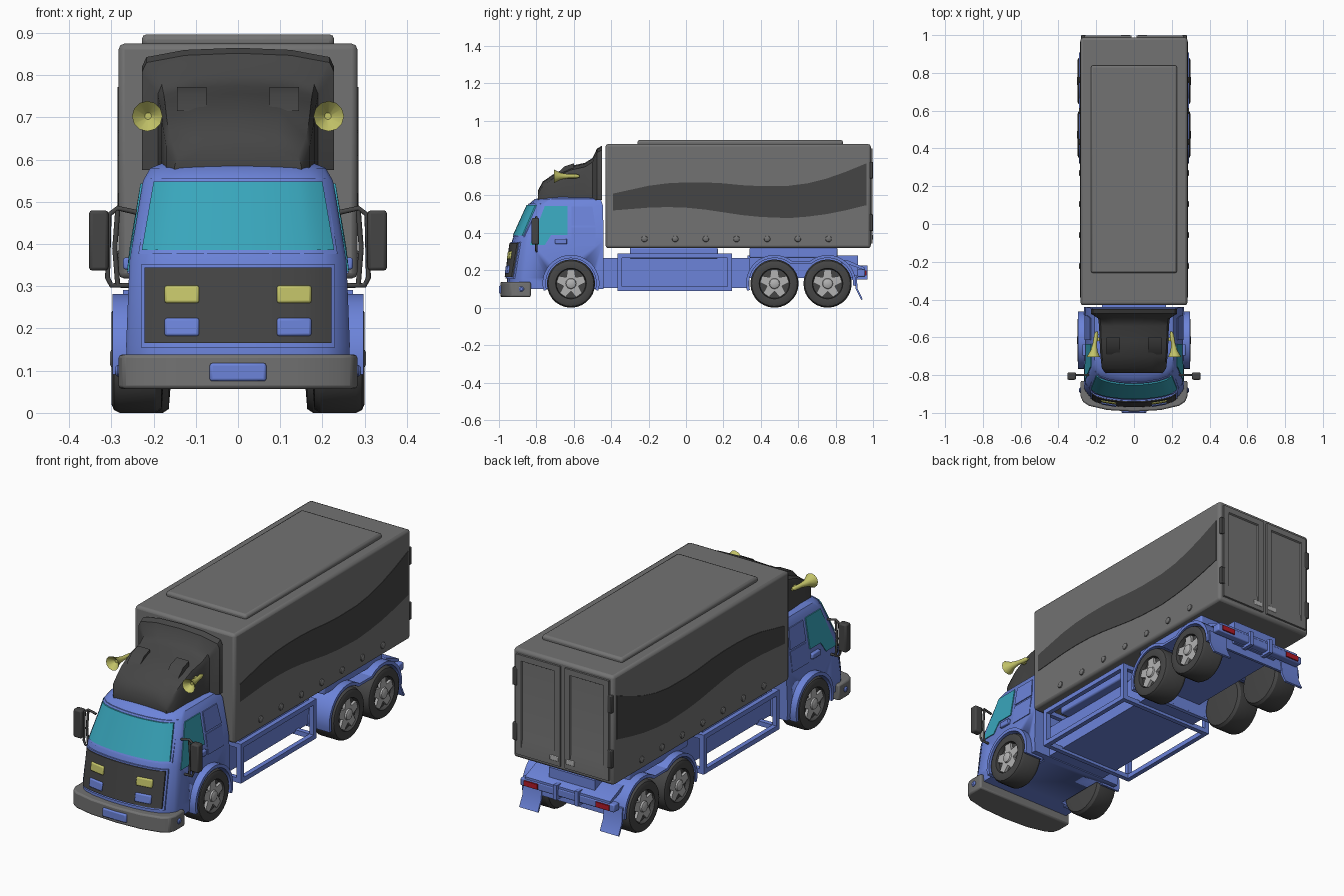
import bpy, bmesh, math
from math import sin, cos, radians

if "Cube" in bpy.data.objects:
    bpy.data.objects.remove(bpy.data.objects["Cube"])

def material(name, rgb):
    m = bpy.data.materials.new(name)
    m.diffuse_color = (*rgb, 1)
    m.use_nodes = True
    m.node_tree.nodes["Principled BSDF"].inputs["Base Color"].default_value = m.diffuse_color
    return m

BLUE = material("blue_paint", (0.15, 0.23, 0.70))
DARK = material("dark_plastic", (0.06, 0.06, 0.06))
BODY = material("mid_grey", (0.17, 0.17, 0.17))
GLASS = material("teal_glass", (0.04, 0.38, 0.50))
YELLOW = material("yellow", (0.55, 0.55, 0.14))
RED = material("red", (0.45, 0.01, 0.02))
HUB = material("light_grey", (0.45, 0.45, 0.45))

# ---- helpers ----
def finish(bm, name, mat=None, bevel=0, mirror=False, segs=2, smooth=30):
    bmesh.ops.recalc_face_normals(bm, faces=bm.faces)
    me = bpy.data.meshes.new(name)
    bm.to_mesh(me)
    bm.free()
    o = bpy.data.objects.new(name, me)
    bpy.context.collection.objects.link(o)
    if mat:
        me.materials.append(mat)
    bpy.ops.object.select_all(action='DESELECT')
    o.select_set(True)
    bpy.context.view_layer.objects.active = o
    bpy.ops.object.shade_smooth_by_angle(angle=radians(smooth))
    if bevel:
        b = o.modifiers.new("bevel", 'BEVEL')
        b.width, b.segments = bevel, segs
    if mirror:
        o.modifiers.new("mirror", 'MIRROR')
    return o

def loft(name, rings, mat=None, **kw):
    bm = bmesh.new()
    vs = [[bm.verts.new(p) for p in r] for r in rings]
    n = len(vs[0])
    for a, b in zip(vs, vs[1:]):
        for i in range(n):
            bm.faces.new((a[i], a[(i + 1) % n], b[(i + 1) % n], b[i]))
    bm.faces.new(vs[0])
    bm.faces.new(vs[-1])
    return finish(bm, name, mat, **kw)

def prism_x(name, pts, x0, x1, mat=None, **kw):
    return loft(name, [[(x, y, z) for y, z in pts] for x in (x0, x1)], mat, **kw)

def prism_z(name, pts, z0, z1, mat=None, **kw):
    return loft(name, [[(x, y, z) for x, y in pts] for z in (z0, z1)], mat, **kw)

def box(name, x0, x1, y0, y1, z0, z1, mat=None, **kw):
    return prism_z(name, [(x0, y0), (x1, y0), (x1, y1), (x0, y1)], z0, z1, mat, **kw)

def lathe_x(name, prof, cy, cz, mat=None, n=24, **kw):
    ang = [2 * math.pi * i / n for i in range(n)]
    return loft(name, [[(x, cy + r * cos(a), cz + r * sin(a)) for a in ang] for r, x in prof], mat, **kw)

def tube(name, pts, r, mat):
    for s in (1, -1):
        cu = bpy.data.curves.new(name, 'CURVE')
        cu.dimensions, cu.bevel_depth, cu.bevel_resolution = '3D', r, 2
        cu.use_fill_caps = True
        sp = cu.splines.new('POLY')
        sp.points.add(len(pts) - 1)
        for p, (x, y, z) in zip(sp.points, pts):
            p.co = (s * x, y, z, 1)
        cu.materials.append(mat)
        bpy.context.collection.objects.link(bpy.data.objects.new(name, cu))

def arc(cy, r, a0, a1, n):
    return [(cy + r * cos(radians(a0 + (a1 - a0) * i / n)), 0.13 + r * sin(radians(a0 + (a1 - a0) * i / n)))
            for i in range(n + 1)]

# ---- cab shell: height, half width, front y, rear y ----
CAB = [(.10, .262, -.955, -.44), (.16, .265, -.958, -.44), (.36, .257, -.93, -.44), (.39, .252, -.918, -.44),
       (.55, .225, -.845, -.445), (.58, .208, -.81, -.455), (.597, .165, -.74, -.48)]

def cab_at(z):
    for a, b in zip(CAB, CAB[1:]):
        if z <= b[0]:
            f = (z - a[0]) / (b[0] - a[0])
            return [p + (q - p) * f for p, q in zip(a, b)]

def cab_front(x, z):
    _, w, yf, _ = cab_at(z)
    t = abs(x) / w
    return yf + .04 * t ** 2 + .05 * t ** 10

TS = [-1, -.97, -.9, -.8, -.6, -.3, 0, .3, .6, .8, .9, .97, 1]
cab = loft("cab", [[(t * w, cab_front(t * w, z), z) for t in TS] + [(w, yr, z), (-w, yr, z)]
                   for z, w, yf, yr in CAB], BLUE)
cutter = lathe_x("wheel_well_cutter", [(.137, .165), (.137, .36)], -.615, .13, mirror=True)
cutter.hide_render = True
cutter.display_type = 'WIRE'
cut = cab.modifiers.new("wells", 'BOOLEAN')
cut.object, cut.operation, cut.solver = cutter, 'DIFFERENCE', 'EXACT'

def front_patch(name, z0, z1, lo, hi, off, mat, n=14, **kw):
    rings = []
    for i in range(n + 1):
        p = []
        for z, (a, b), o in ((z0, lo, off), (z1, hi, off), (z1, hi, -.006), (z0, lo, -.006)):
            x = a + (b - a) * i / n
            p.append((x, cab_front(x, z) - o, z))
        rings.append(p)
    return loft(name, rings, mat, **kw)

def side_patch(name, pts, off, mat):
    loft(name, [[(cab_at(z)[1] + o, y, z) for y, z in pts] for o in (-.006, off)], mat, mirror=True)

# cab front
front_patch("windshield_frame", .377, .557, (-.236, .236), (-.207, .207), .004, BLUE)
front_patch("windshield", .386, .548, (-.228, .228), (-.2, .2), .007, GLASS)
front_patch("grille_frame", .155, .352, (-.23, .23), (-.23, .23), .007, BLUE)
front_patch("grille", .165, .345, (-.222, .222), (-.222, .222), .012, DARK)
front_patch("headlight", .26, .302, (.092, .174), (.092, .174), .02, YELLOW, n=1, bevel=.006, mirror=True)
front_patch("fog_light", .182, .225, (.092, .174), (.092, .174), .02, BLUE, n=1, bevel=.006, mirror=True)

# cab sides
side_patch("side_window", [(-.835, .335), (-.755, .543), (-.634, .543), (-.634, .39), (-.72, .39), (-.755, .335)], .005, GLASS)
side_patch("rear_quarter_panel", [(-.613, .44), (-.613, .54), (-.50, .54), (-.485, .44)], .005, BLUE)
side_patch("lower_quarter_panel", [(-.613, .33), (-.613, .43), (-.485, .43), (-.485, .33)], .004, BLUE)
box("door_handle", .25, .272, -.70, -.635, .34, .368, BLUE, bevel=.005, mirror=True)

# bumper
side = [(.283, -.83), (.283, -.91), (.272, -.94), (.24, -.962), (.14, -.985)]
prism_z("bumper", side + [(0, -.993)] + [(-x, y) for x, y in side[::-1]], .057, .138, BODY, bevel=.008)
box("bumper_plate", -.067, .067, -1.0, -.97, .075, .118, BLUE, bevel=.006)
lathe_x("bumper_side_lamp", [(.014, .275), (.014, .286), (.008, .291)], -.88, .1, BLUE, n=12, mirror=True)

# wing mirrors
box("wing_mirror", .307, .353, -.825, -.785, .337, .48, DARK, bevel=.008, mirror=True)
tube("mirror_arm", [(.24, -.80, .475), (.285, -.80, .485), (.305, -.80, .47), (.309, -.80, .32), (.30, -.80, .302), (.25, -.80, .302)], .006, DARK)
tube("mirror_arm_inner", [(.285, -.80, .48), (.292, -.80, .39), (.285, -.80, .304)], .006, DARK)

# roof wind deflector
rings = []
for y, w, t in [(-.79, .15, .63), (-.765, .17, .675), (-.70, .178, .72), (-.62, .182, .757), (-.54, .185, .775),
                (-.50, .19, .80), (-.475, .228, .852), (-.45, .228, .865)]:
    half = [(w, .575), (w, t - .045), (w * .95, t - .022), (w * .55, t - .005)]
    rings.append([(x, y, z) for x, z in half + [(0, t)] + [(-x, z) for x, z in half[::-1]]])
loft("wind_deflector", rings, DARK, smooth=35)
prism_x("deflector_vent", [(-.69, .715), (-.65, .755), (-.60, .772), (-.60, .74)], .075, .145, DARK, mirror=True)

# horns
loft("horn", [[(x + r * cos(a), y, .703 + r * sin(a)) for a in [2 * math.pi * i / 12 for i in range(12)]]
              for r, y, x in [(.008, -.675, .213), (.036, -.705, .215), (.033, -.70, .215), (.018, -.67, .212),
                              (.011, -.63, .207), (.011, -.585, .2), (.006, -.57, .198)]], YELLOW, mirror=True)
box("horn_bracket", .17, .208, -.62, -.60, .694, .706, YELLOW, mirror=True)

# cargo box
box("cargo_box", -.283, .283, -.43, .988, .318, .875, BODY, bevel=.014)
box("cargo_roof_panel", -.228, .228, -.26, .84, .865, .897, BODY, bevel=.012)
stripe = [(-.39, .61, .52), (-.2, .652, .535), (-.1, .665, .538), (0, .67, .535), (.1, .67, .525), (.2, .665, .51),
          (.3, .655, .495), (.4, .65, .485), (.55, .652, .479), (.65, .665, .487), (.75, .69, .5), (.85, .725, .52), (.965, .772, .548)]
prism_x("side_stripe", [(y, a) for y, a, b in stripe] + [(y, b) for y, a, b in stripe[::-1]], .28, .2855, DARK, mirror=True)
for i in range(7):
    lathe_x("cargo_rivet", [(.018, .28), (.016, .288), (.008, .292)], -.222 + i * .164, .368, BODY, n=10, mirror=True)

# rear doors with recessed panels
def door():
    bm = bmesh.new()
    bmesh.ops.create_cube(bm, size=1)
    for v in bm.verts:
        v.co = (.137 + v.co.x * .25, .988 + v.co.y * .02, .597 + v.co.z * .51)
    back = max(bm.faces, key=lambda f: f.calc_center_median().y)
    bmesh.ops.inset_region(bm, faces=[back], thickness=.042)
    bmesh.ops.inset_region(bm, faces=[back], thickness=.006, depth=-.007)
    for v in back.verts:
        if v.co.z < .5:
            v.co.z += .05
    finish(bm, "rear_door", BODY, mirror=True)
door()
box("rear_door_handle", .02, .07, .99, 1.0, .365, .39, HUB, bevel=.003, mirror=True)
for z in (.41, .69):
    box("door_hinge", .255, .28, .98, 1.0, z, z + .09, DARK, bevel=.004, mirror=True)

# chassis and open side cage
box("chassis", -.17, .17, -.86, .34, .105, .265, BLUE)
box("rear_chassis", -.13, .13, .33, .92, .16, .28, BLUE)
box("front_box_mount", -.22, .22, -.30, .17, .26, .322, BLUE, bevel=.008)
box("rear_box_mount", -.25, .25, .34, .81, .265, .322, BLUE, bevel=.008)
for z in (.09, .267):
    box("cage_rail", .248, .272, -.365, .245, z, z + .024, BLUE, mirror=True)
for y in (-.365, .221):
    box("cage_post", .248, .272, y, y + .024, .09, .29, BLUE, mirror=True)
    box("cage_crossbar", -.25, .25, y, y + .024, .09, .114, BLUE)
    box("cage_top_crossbar", -.25, .25, y, y + .024, .267, .29, BLUE)

# wheel arches
prism_x("front_fender", arc(-.615, .152, 195, -15, 20) + arc(-.615, .135, -15, 195, 20), .19, .297, BLUE, mirror=True)
outer = arc(.473, .152, 195, 52, 14) + arc(.757, .152, 128, -5, 14)
inner = arc(.473, .136, 195, 52, 14) + arc(.757, .136, 128, -5, 14)
prism_x("rear_fender", outer + inner[::-1], -.29, .29, BLUE)

# wheels
for y, xin in ((-.615, .177), (.473, .16), (.757, .16)):
    lathe_x("tyre", [(.078, .276), (.082, .297), (.108, .3), (.122, .294), (.129, .28), (.129, xin + .018),
                     (.12, xin + .004), (.07, xin)], y, .129, DARK, n=28, mirror=True)
    star = []
    for k in range(5):
        a = radians(90 + 72 * k)
        star += [(y + r * cos(a + d), .129 + r * sin(a + d)) for r, d in ((.078, -.24), (.078, .24), (.042, .628))]
    prism_x("wheel_spokes", star, .27, .29, HUB, mirror=True)
    lathe_x("hub_cap", [(.03, .285), (.026, .298), (.015, .303)], y, .129, HUB, n=14, mirror=True)

# rear bar, lamps and mud flaps
prism_x("rear_shelf", [(.83, .255), (.86, .255), (.955, .215), (.955, .2), (.86, .235), (.83, .235)], -.24, .24, BLUE)
box("rear_bar", -.265, .265, .915, .958, .165, .205, BLUE, bevel=.006)
box("tail_lamp", .165, .24, .95, .965, .172, .198, RED, mirror=True)
box("tow_bracket", .05, .07, .86, .97, .15, .225, BLUE, mirror=True)
prism_x("mud_flap", [(.90, .175), (.912, .175), (.918, .10), (.945, .045), (.936, .042), (.907, .10)], .175, .28, BLUE, mirror=True)
